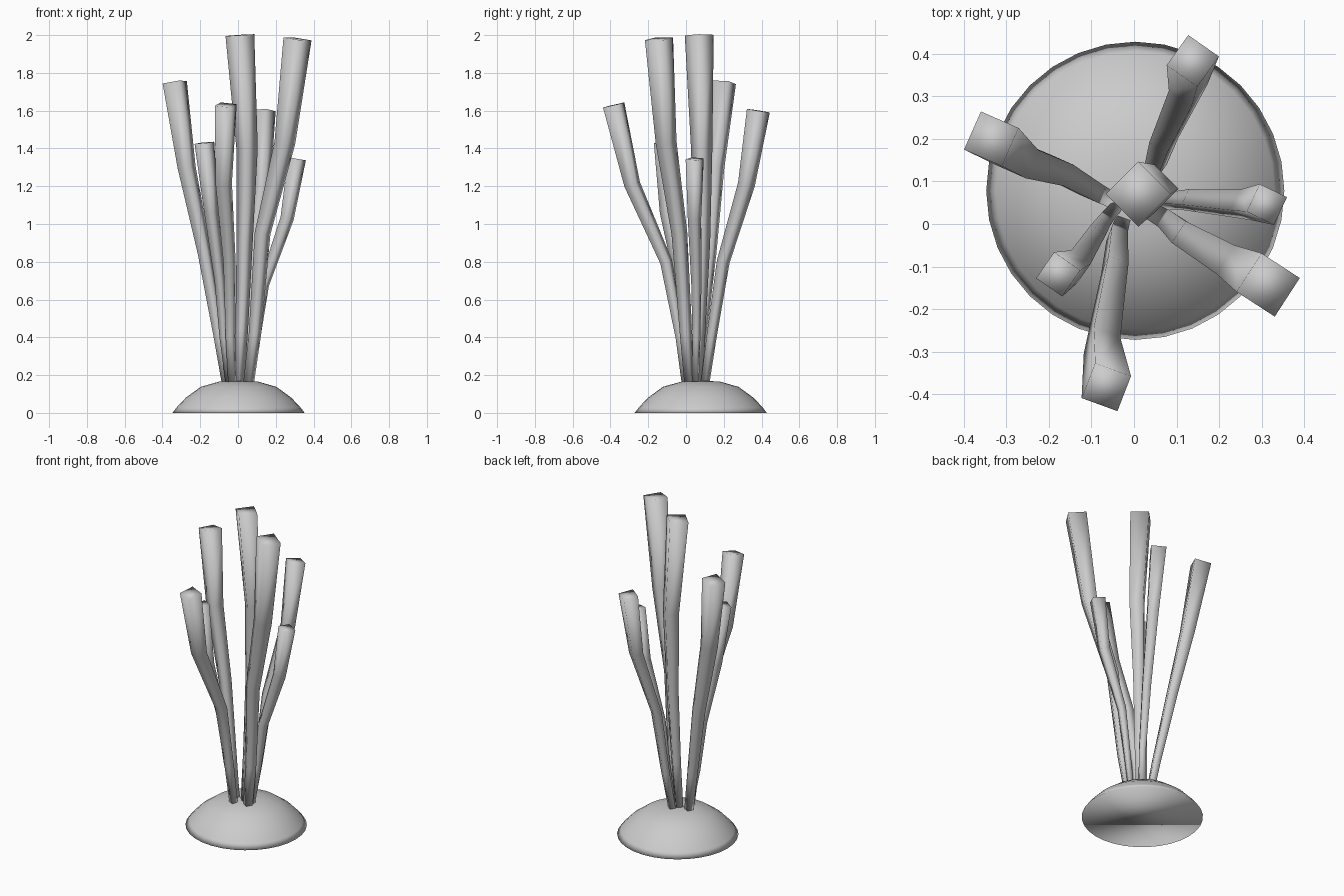
import bpy, bmesh, math
from mathutils import Vector

if "Cube" in bpy.data.objects:
    bpy.data.objects.remove(bpy.data.objects["Cube"])


def finish(name, bm):
    bmesh.ops.recalc_face_normals(bm, faces=bm.faces)
    for f in bm.faces:
        f.smooth = True
    mesh = bpy.data.meshes.new(name)
    bm.to_mesh(mesh)
    bm.free()
    ob = bpy.data.objects.new(name, mesh)
    bpy.context.collection.objects.link(ob)
    return ob


def skin_rings(name, rings):
    """Bridge a list of point rings and cap both ends."""
    bm = bmesh.new()
    loops = [[bm.verts.new(p) for p in ring] for ring in rings]
    n = len(loops[0])
    for a, b in zip(loops, loops[1:]):
        for i in range(n):
            j = (i + 1) % n
            bm.faces.new((a[i], a[j], b[j], b[i]))
    bm.faces.new(loops[0][::-1])
    bm.faces.new(loops[-1])
    return finish(name, bm)


def stalk(name, pts, edge, yaw):
    """Square tube that widens towards the tip; yaw turns the section."""
    pts = [Vector(p) for p in pts]
    face = Vector((math.cos(math.radians(yaw)), math.sin(math.radians(yaw)), 0))
    rings = []
    for i, (p, k) in enumerate(zip(pts, TAPER)):
        t = (pts[min(i + 1, len(pts) - 1)] - pts[max(i - 1, 0)]).normalized()
        u = (face - t * face.dot(t)).normalized()
        v = t.cross(u)
        h = edge * k / 2
        rings.append([p + u * h * a + v * h * b
                      for a, b in ((1, 1), (-1, 1), (-1, -1), (1, -1))])
    return skin_rings(name, rings)


# Rounded mound base
PROFILE = [(0.35, 0), (0.327, 0.03), (0.28, 0.08), (0.2, 0.138), (0.105, 0.165), (0.03, 0.17)]
SIDES = 32
skin_rings("base_mound", [
    [(0.003 + r * math.cos(2 * math.pi * i / SIDES),
      0.078 + r * math.sin(2 * math.pi * i / SIDES), z) for i in range(SIDES)]
    for r, z in PROFILE])

# Branching stalks: path from base to tip, tip edge length, section angle
TAPER = (0.38, 0.44, 0.56, 0.74, 1.0)
STALKS = {
    "centre_stalk": ([(0.005, 0.06, .15), (0.02, 0.07, .45), (0.035, 0.085, .9),
                      (0.048, 0.083, 1.4), (0.01, 0.07, 2.0)], 0.108, 45),
    "right_tall_stalk": ([(0.055, 0.02, .15), (0.09, 0.0, .42), (0.13, -0.035, .95),
                          (0.248, -0.105, 1.43), (0.315, -0.143, 1.98)], 0.108, -33),
    "left_stalk": ([(-0.06, 0.06, .15), (-0.1, 0.08, .4), (-0.178, 0.125, .85),
                    (-0.272, 0.155, 1.3), (-0.335, 0.2, 1.75)], 0.098, 156),
    "front_stalk": ([(-0.03, 0.0, .15), (-0.04, -0.03, .4), (-0.045, -0.105, .8),
                     (-0.075, -0.285, 1.21), (-0.065, -0.383, 1.63)], 0.09, -110),
    "back_stalk": ([(0.025, 0.1, .15), (0.05, 0.135, .4), (0.07, 0.197, .8),
                    (0.127, 0.32, 1.21), (0.138, 0.383, 1.6)], 0.088, 55),
    "right_short_stalk": ([(0.06, 0.05, .15), (0.098, 0.055, .4), (0.138, 0.055, .68),
                           (0.26, 0.045, 1.03), (0.312, 0.046, 1.345)], 0.072, -25),
    "left_short_stalk": ([(-0.045, 0.035, .15), (-0.075, 0.0, .4), (-0.095, -0.03, .7),
                          (-0.14, -0.1, 1.06), (-0.178, -0.118, 1.43)], 0.075, -125),
}
for name, (path, edge, yaw) in STALKS.items():
    stalk(name, path, edge, yaw)
